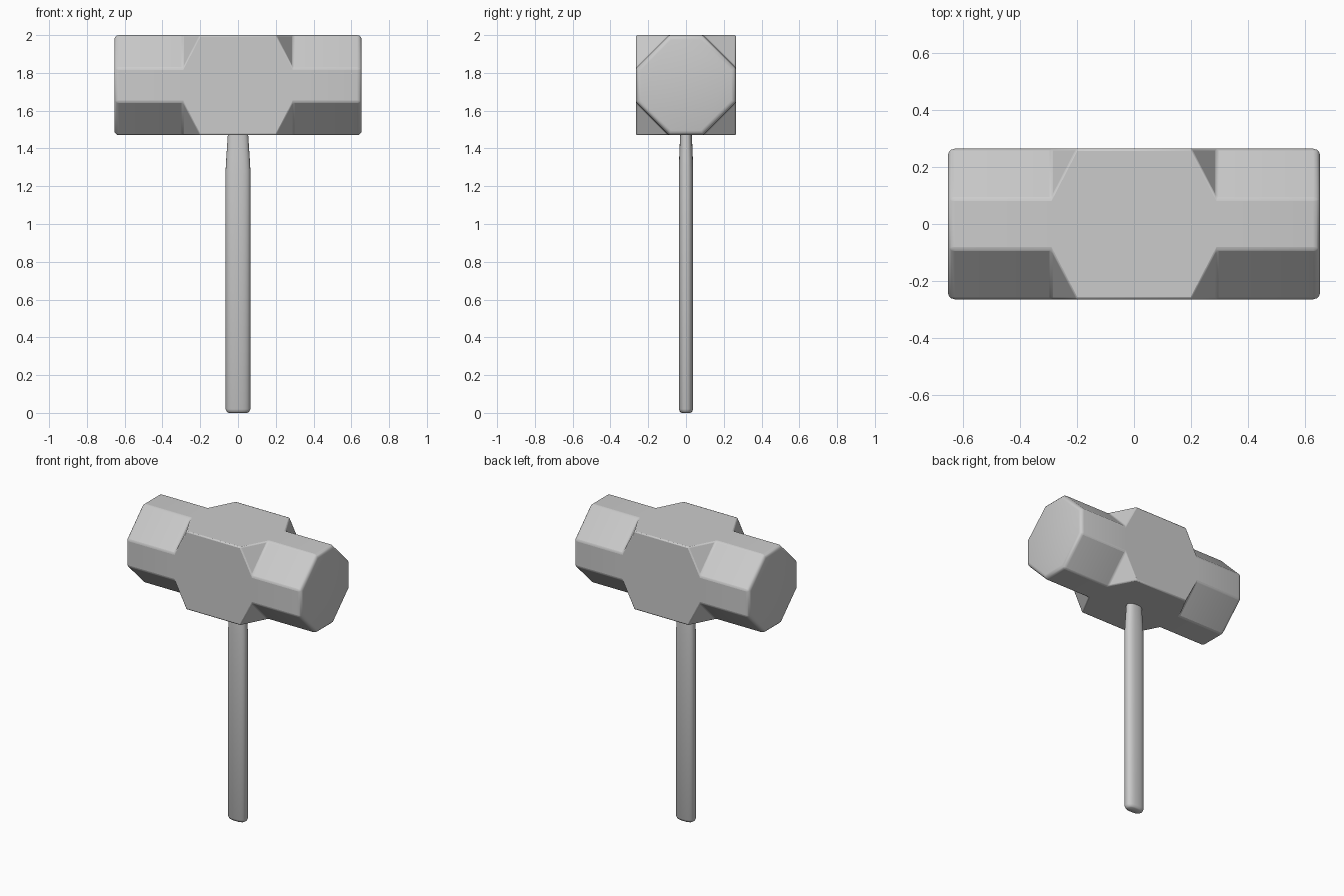
import bpy, bmesh
from math import cos, sin, pi, copysign
from mathutils import Matrix, Vector

if "Cube" in bpy.data.objects:
    bpy.data.objects.remove(bpy.data.objects["Cube"])

R, F = 0.265, 0.09              # head half-thickness, half-width of an octagon flat
L, XO, XC = 0.655, 0.29, 0.20   # head half-length, octagon start, square block end
ZC = 1.735                      # head centre height


def make_object(name, bm):
    bmesh.ops.remove_doubles(bm, verts=bm.verts, dist=1e-4)
    bmesh.ops.recalc_face_normals(bm, faces=bm.faces)
    me = bpy.data.meshes.new(name)
    bm.to_mesh(me)
    bm.free()
    ob = bpy.data.objects.new(name, me)
    bpy.context.collection.objects.link(ob)
    bpy.context.view_layer.objects.active = ob
    bpy.ops.object.select_all(action='DESELECT')
    ob.select_set(True)
    return ob


# head: square centre block flowing into octagonal ends, one quarter repeated
bm = bmesh.new()
for k in range(4):
    rot = Matrix.Translation((0, 0, ZC)) @ Matrix.Rotation(k * pi / 2, 4, 'X')

    def face(*pts):
        bm.faces.new([bm.verts.new(rot @ Vector(p)) for p in pts])

    face((-XO, -F, R), (-XC, -R, R), (XC, -R, R), (XO, -F, R),
         (XO, F, R), (XC, R, R), (-XC, R, R), (-XO, F, R))
    for s in (-1, 1):
        face((s*XO, -F, R), (s*L, -F, R), (s*L, F, R), (s*XO, F, R))
        face((s*XO, F, R), (s*L, F, R), (s*L, R, F), (s*XO, R, F))
        face((s*XC, R, R), (s*XO, F, R), (s*XO, R, F))
# octagonal striking faces
ring = [(F, R), (R, F), (R, -F), (F, -R), (-F, -R), (-R, -F), (-R, F), (-F, R)]
for s in (-1, 1):
    bm.faces.new([bm.verts.new((s*L, y, ZC + z)) for y, z in ring])
bmesh.ops.remove_doubles(bm, verts=bm.verts, dist=1e-4)
bmesh.ops.recalc_face_normals(bm, faces=bm.faces)
# rounded rims of the striking faces
rims = [e for e in bm.edges if all(abs(v.co.x) > L - 1e-3 for v in e.verts)]
bmesh.ops.bevel(bm, geom=rims, offset=0.025, segments=3, profile=0.5, affect='EDGES')
head = make_object("hammer_head", bm)
bev = head.modifiers.new("soft_edges", 'BEVEL')
bev.width, bev.segments = 0.008, 2
bev.limit_method, bev.angle_limit = 'ANGLE', 0.6
bpy.ops.object.shade_smooth_by_angle(angle=0.6)

# handle: oval section lofted up through (z, half-width x, half-width y)
N = 24
profile = [(0, 0.050, 0.024), (0.006, 0.059, 0.032), (0.02, 0.066, 0.038),
           (1.28, 0.066, 0.038), (1.35, 0.062, 0.036), (1.50, 0.052, 0.030)]
bm = bmesh.new()


def sq(v):
    return copysign(abs(v) ** 0.8, v)


rings = [[bm.verts.new((a * sq(cos(2*pi*i/N)), b * sq(sin(2*pi*i/N)), z)) for i in range(N)]
         for z, a, b in profile]
for lo, hi in zip(rings, rings[1:]):
    for i in range(N):
        j = (i + 1) % N
        bm.faces.new((lo[i], lo[j], hi[j], hi[i]))
bm.faces.new(rings[0][::-1])
bm.faces.new(rings[-1])
make_object("handle", bm)
bpy.ops.object.shade_smooth_by_angle(angle=0.7)
